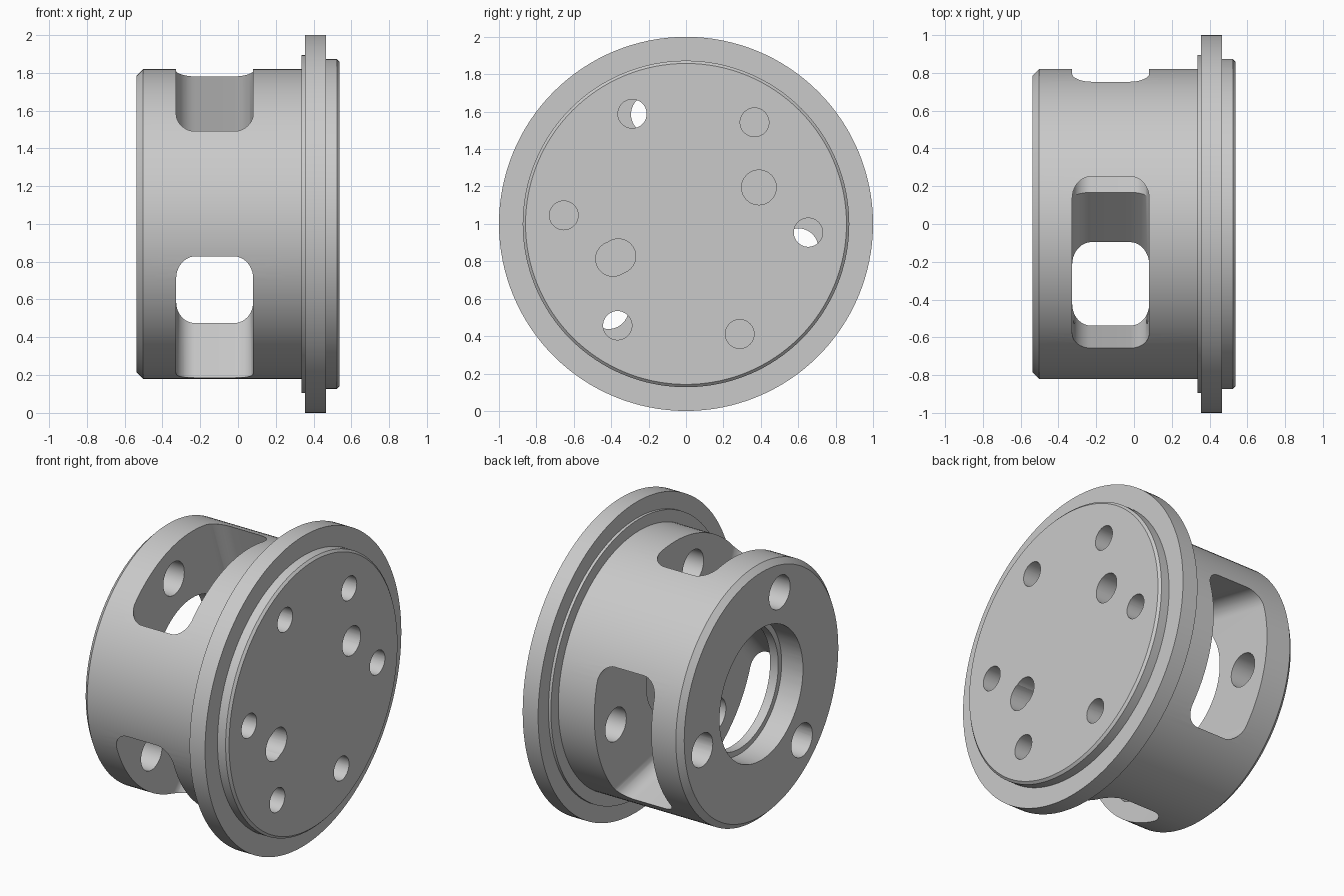
import bpy, bmesh
from math import radians, pi, cos, sin
from mathutils import Matrix, Vector

cube = bpy.data.objects.get("Cube")
if cube:
    bpy.data.objects.remove(cube, do_unlink=True)

AXIS_Z = 1.0
BACK, FRONT = -0.537, 0.537      # ends of the housing along x
WIN0, WIN1 = -0.327, 0.08        # window span along x
WINDOW_ANGLES = [107.7 + 120 * i for i in range(3)]

grey = bpy.data.materials.new("machined_grey")
grey.use_nodes = True
grey.diffuse_color = (0.59, 0.59, 0.59, 1)
grey.node_tree.nodes["Principled BSDF"].inputs["Base Color"].default_value = (0.59, 0.59, 0.59, 1)


def make_object(name, bm):
    bmesh.ops.recalc_face_normals(bm, faces=bm.faces[:])
    mesh = bpy.data.meshes.new(name)
    bm.to_mesh(mesh)
    bm.free()
    obj = bpy.data.objects.new(name, mesh)
    mesh.materials.append(grey)
    bpy.context.scene.collection.objects.link(obj)
    return obj


def revolve(name, profile, steps=128):
    """Turn an (x, radius) profile about the housing axis."""
    bm = bmesh.new()
    verts = [bm.verts.new((x, 0, r)) for x, r in profile]
    edges = [bm.edges.new(pair) for pair in zip(verts, verts[1:])]
    bmesh.ops.spin(bm, geom=verts + edges, cent=(0, 0, 0), axis=(1, 0, 0),
                   angle=2 * pi, steps=steps)
    bmesh.ops.remove_doubles(bm, verts=bm.verts[:], dist=1e-4)
    bmesh.ops.translate(bm, verts=bm.verts[:], vec=(0, 0, AXIS_Z))
    return make_object(name, bm)


def cut(cutter):
    """Subtract the cutter from the housing and discard it."""
    cutter.hide_render = True
    mod = housing.modifiers.new("cut", 'BOOLEAN')
    mod.operation = 'DIFFERENCE'
    mod.object = cutter
    before = len(housing.data.vertices)
    for solver in ('MANIFOLD', 'EXACT'):
        mod.solver = solver
        graph = bpy.context.evaluated_depsgraph_get()
        graph.update()
        result = bpy.data.meshes.new_from_object(housing.evaluated_get(graph))
        if len(result.vertices) not in (0, before):
            break
    housing.modifiers.remove(mod)
    housing.data = result
    bpy.data.objects.remove(cutter, do_unlink=True)


def drill(y, z, radius, x0, x1, sides=40):
    bm = bmesh.new()
    place = (Matrix.Translation(((x0 + x1) / 2, y, z + AXIS_Z))
             @ Matrix.Rotation(pi / 2, 4, 'Y'))
    bmesh.ops.create_cone(bm, cap_ends=True, segments=sides, radius1=radius,
                          radius2=radius, depth=x1 - x0, matrix=place)
    cut(make_object("drill_cutter", bm))


def drill_polar(angle, distance, radius, x0, x1):
    a = radians(angle)
    drill(distance * cos(a), distance * sin(a), radius, x0, x1)


def window(angle, half_width=0.477, corner=0.1, arc_steps=10):
    """Rounded rectangle pushed outward from the axis."""
    mid, half = (WIN0 + WIN1) / 2, (WIN1 - WIN0) / 2
    outline = []
    for q, (sx, sy) in enumerate([(1, 1), (-1, 1), (-1, -1), (1, -1)]):
        for i in range(arc_steps + 1):
            a = (q + i / arc_steps) * pi / 2
            outline.append((mid + sx * (half - corner) + corner * cos(a),
                            sy * (half_width - corner) + corner * sin(a)))
    bm = bmesh.new()
    low, high = ([bm.verts.new((x, y, z)) for x, y in outline] for z in (-0.05, 1.2))
    bm.faces.new(low[::-1])
    bm.faces.new(high)
    for i in range(len(outline)):
        bm.faces.new((low[i - 1], low[i], high[i], high[i - 1]))
    bm.transform(Matrix.Translation(Vector((0, 0, AXIS_Z)))
                 @ Matrix.Rotation(radians(angle - 90), 4, 'X'))
    cut(make_object("window_cutter", bm))


# Turned housing: chamfered barrel, shoulder, flange and raised front disc
housing = revolve("flanged_housing", [
    (BACK, 0), (BACK, 0.785), (-0.502, 0.82), (0.337, 0.82), (0.337, 0.895),
    (0.355, 0.895), (0.355, 1.0), (0.465, 1.0), (0.465, 0.873),
    (0.523, 0.873), (FRONT, 0.858), (FRONT, 0)])

# Three windows, leaving wedge-shaped pillars between them
for angle in WINDOW_ANGLES:
    window(angle)

# Stepped bore in the back plate and round recess in the inner front wall
drill(0, 0, 0.425, -0.7, -0.385, 96)
drill(0, 0, 0.39, -0.5, -0.1, 96)
drill(0, 0, 0.29, -0.1, 0.22, 64)

# Bolt holes through the back plate, continuing into the front wall
for angle in WINDOW_ANGLES:
    drill_polar(angle, 0.615, 0.107, -0.7, 0.3)

# Ring of small holes in the front disc
for i in range(6):
    drill_polar(-4 + 60 * i, 0.655, 0.077, 0.24, 0.7)

# Two larger ports, one of them slightly elongated
for y, z in [(0.39, 0.195), (-0.39, -0.187), (-0.362, -0.173)]:
    drill(y, z, 0.093, 0.25, 0.7)

# Smooth curved walls, crisp edges
bpy.ops.object.select_all(action='DESELECT')
housing.select_set(True)
bpy.context.view_layer.objects.active = housing
bpy.ops.object.shade_smooth_by_angle(angle=radians(25))
